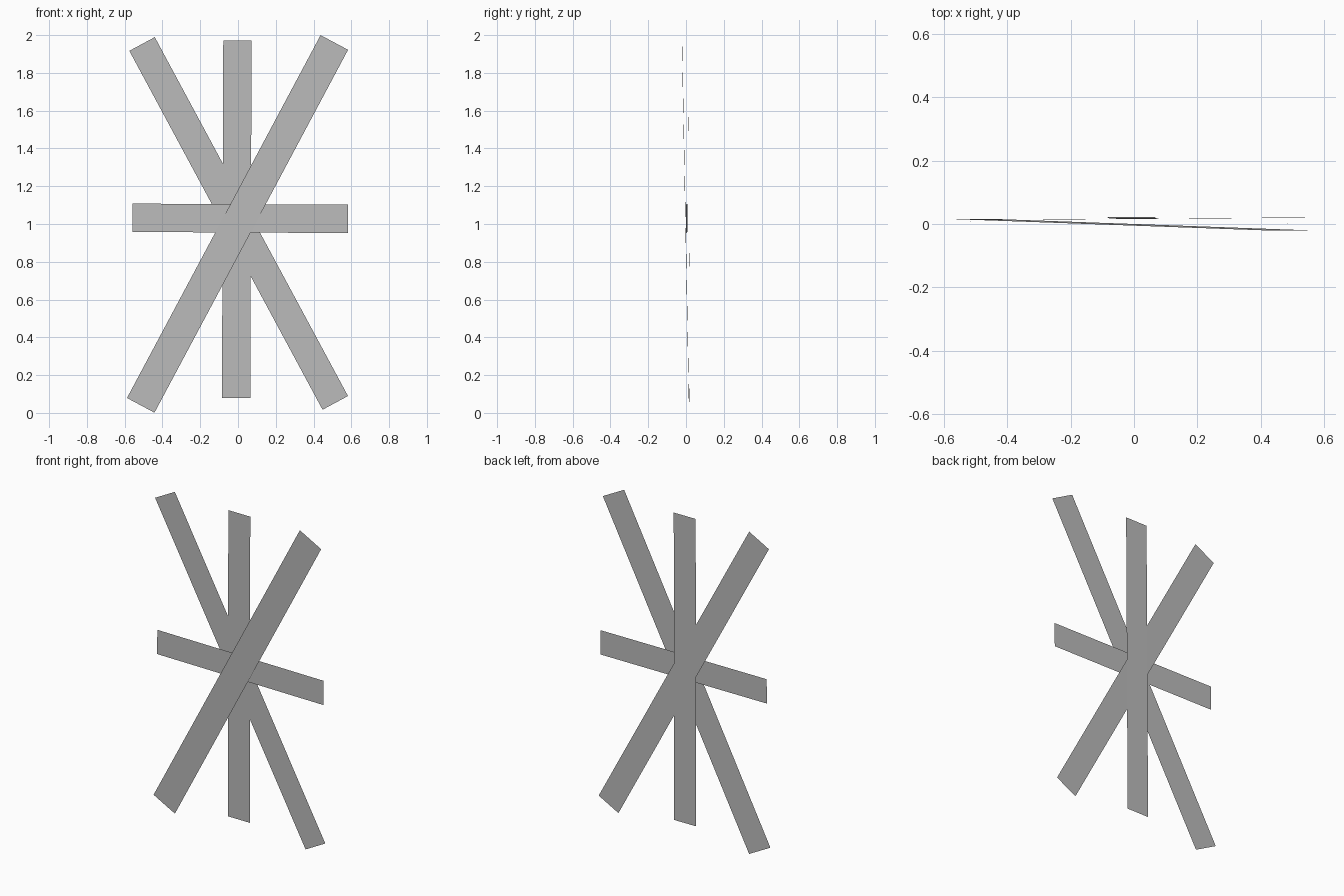
import bpy
from mathutils import Vector

cube = bpy.data.objects.get("Cube")
if cube:
    bpy.data.objects.remove(cube, do_unlink=True)

grey = bpy.data.materials.new("mid_grey")
grey.use_nodes = True
colour = (0.5, 0.5, 0.5, 1)
grey.diffuse_color = colour
grey.node_tree.nodes["Principled BSDF"].inputs["Base Color"].default_value = colour


def strip(name, start, end, width):
    """Flat paper-thin strip along a centre line, facing the front."""
    a, b = Vector(start), Vector(end)
    side = (b - a).cross(Vector((0, 1, 0))).normalized() * width / 2
    mesh = bpy.data.meshes.new(name)
    mesh.from_pydata([a + side, a - side, b - side, b + side], [], [(0, 3, 2, 1)])
    if mesh.polygons[0].normal.y > 0:
        mesh.flip_normals()
    mesh.materials.append(grey)
    obj = bpy.data.objects.new(name, mesh)
    bpy.context.collection.objects.link(obj)


# Four crossing strips, front to back
strip("rising_diagonal_strip", (-0.515, 0.016, 0.04), (0.51, -0.021, 1.961), 0.165)
strip("horizontal_strip", (-0.558, 0.009, 1.033), (0.583, 0.0, 1.027), 0.15)
strip("falling_diagonal_strip", (-0.508, 0.013, 1.953), (0.515, 0.02, 0.053), 0.153)
strip("vertical_strip", (-0.003, 0.017, 1.972), (-0.01, 0.022, 0.078), 0.15)
